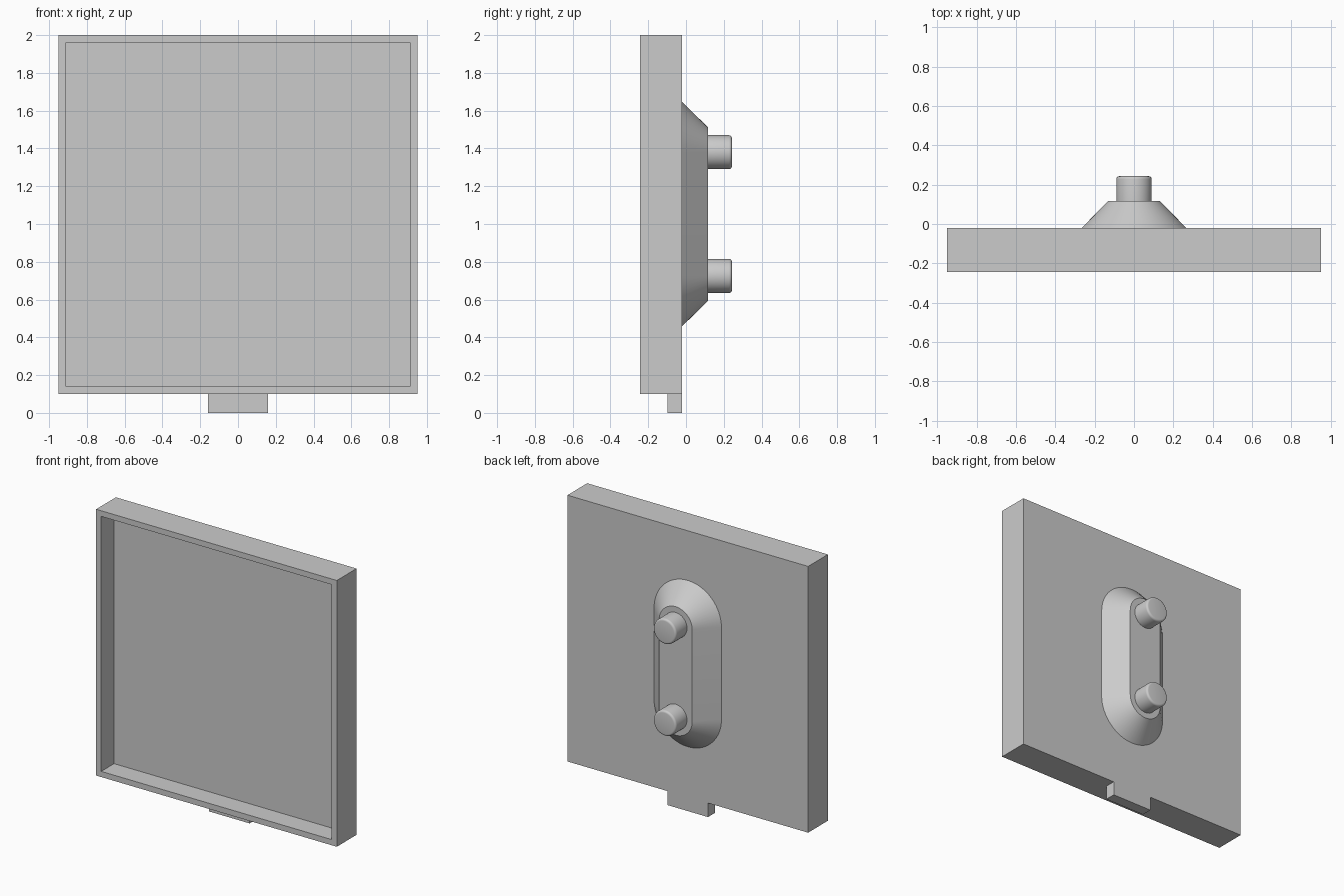
import bpy, bmesh
from math import sin, cos, pi, radians

if "Cube" in bpy.data.objects:
    bpy.data.objects.remove(bpy.data.objects["Cube"])

CENTRES = (0.725, 1.38)      # heights of the two pegs and boss ends
BACK, FLOOR, FRONT = -0.02, -0.098, -0.243


def finish(name, bm, smooth=False):
    bmesh.ops.recalc_face_normals(bm, faces=bm.faces[:])
    mesh = bpy.data.meshes.new(name)
    bm.to_mesh(mesh)
    bm.free()
    ob = bpy.data.objects.new(name, mesh)
    bpy.context.collection.objects.link(ob)
    if smooth:
        bpy.ops.object.select_all(action='DESELECT')
        ob.select_set(True)
        bpy.context.view_layer.objects.active = ob
        bpy.ops.object.shade_smooth_by_angle(angle=radians(30))
    return ob


def loft(name, loops):
    """Skin a stack of equal-length point loops and cap both ends."""
    bm = bmesh.new()
    rings = [[bm.verts.new(p) for p in loop] for loop in loops]
    for a, b in zip(rings, rings[1:]):
        for i in range(len(a)):
            j = (i + 1) % len(a)
            bm.faces.new((a[i], a[j], b[j], b[i]))
    bm.faces.new(rings[0])
    bm.faces.new(rings[-1])
    return finish(name, bm, True)


def stadium(r, y, low, high, n=32):
    """Rounded slot outline in the xz plane."""
    top = [(r * cos(pi * i / n), y, high + r * sin(pi * i / n)) for i in range(n + 1)]
    bottom = [(-r * cos(pi * i / n), y, low - r * sin(pi * i / n)) for i in range(n + 1)]
    return top + bottom


def circle(r, y, z, n=48):
    return [(r * cos(2 * pi * i / n), y, z + r * sin(2 * pi * i / n)) for i in range(n)]


# Tray: square plate with a recessed front and a tab below the back wall
bm = bmesh.new()
bmesh.ops.create_cube(bm, size=1)
bmesh.ops.scale(bm, vec=(1.9, BACK - FRONT, 1.9), verts=bm.verts[:])
bmesh.ops.translate(bm, vec=(0, (BACK + FRONT) / 2, 1.05), verts=bm.verts[:])
bm.normal_update()
front = next(f for f in bm.faces if f.normal.y < -0.9)
bmesh.ops.inset_region(bm, faces=[front], thickness=0.057)
floor = bmesh.ops.extrude_discrete_faces(bm, faces=[front])["faces"][0]
# the discrete extrusion builds the recess walls
bmesh.ops.translate(bm, vec=(0, FLOOR - FRONT, 0), verts=floor.verts[:])
for co, no in (((0.16, 0, 0), (1, 0, 0)), ((-0.16, 0, 0), (1, 0, 0)), ((0, FLOOR, 0), (0, 1, 0))):
    bmesh.ops.bisect_plane(bm, geom=bm.verts[:] + bm.edges[:] + bm.faces[:],
                           dist=1e-5, plane_co=co, plane_no=no)
bm.normal_update()
root = next(f for f in bm.faces
            if f.normal.z < -0.9 and abs(f.calc_center_median().x) < 0.1
            and f.calc_center_median().y > FLOOR + 0.01)
tab = bmesh.ops.extrude_discrete_faces(bm, faces=[root])["faces"][0]
bmesh.ops.translate(bm, vec=(0, 0, -0.1), verts=tab.verts[:])
finish("tray", bm)

# Sloped mounting boss on the back
loft("mounting_boss", [stadium(0.266, BACK, *CENTRES), stadium(0.131, 0.117, *CENTRES)])

# Pegs with rounded tips
for label, z in zip(("lower_peg", "upper_peg"), CENTRES):
    tip = [circle(0.075 + 0.015 * cos(a), 0.228 + 0.015 * sin(a), z)
           for a in (pi / 8 * i for i in range(5))]
    loft(label, [circle(0.09, 0.115, z)] + tip)
